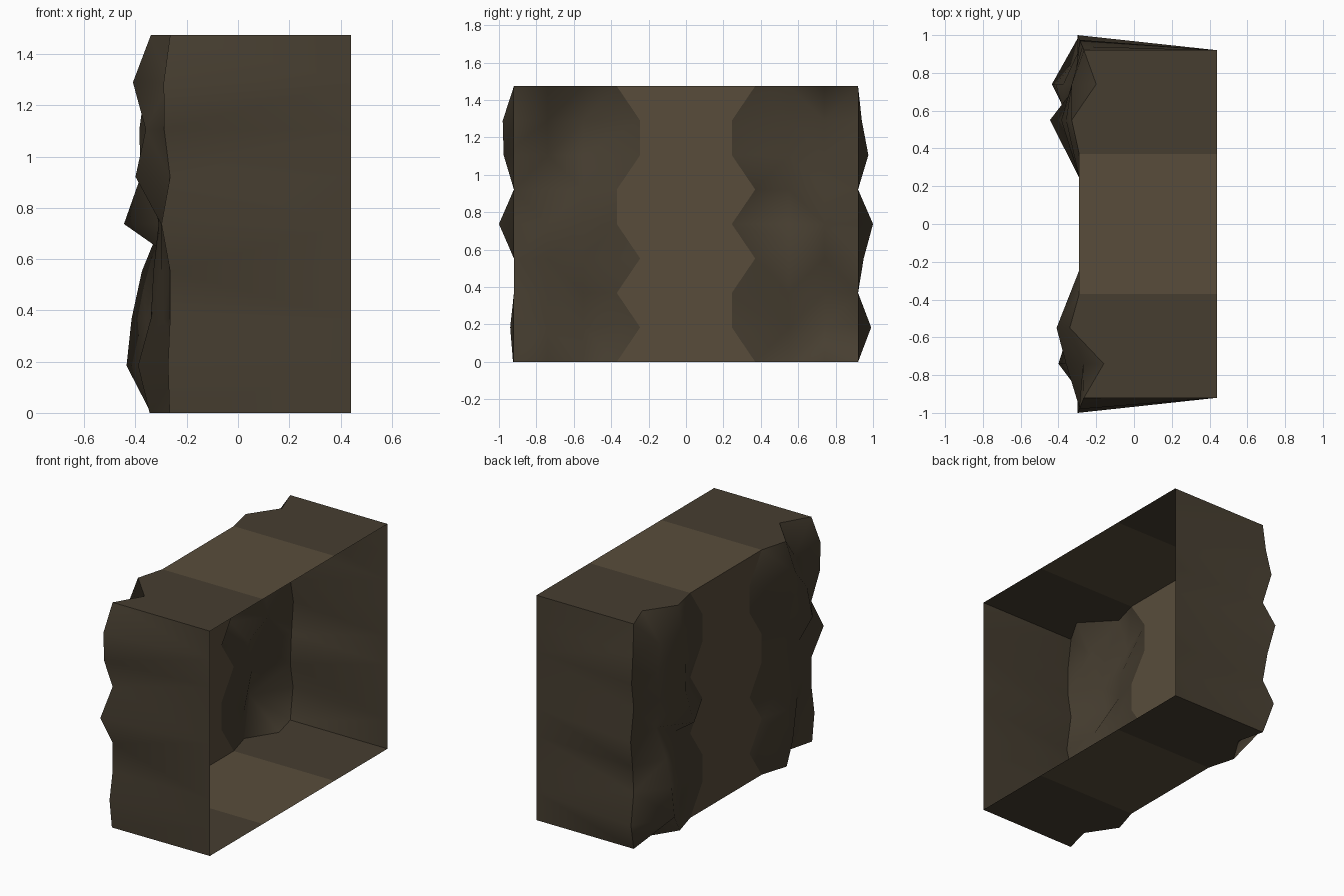
import bpy
import bmesh
import math

if "Cube" in bpy.data.objects:
    bpy.data.objects.remove(bpy.data.objects["Cube"])

H, STEP = 1.474, 1.474 / 8      # height and row spacing
OPEN_X, BACK_X, WALL_Y = 0.44, -0.29, 0.92


def material(name, colour):
    m = bpy.data.materials.new(name)
    m.diffuse_color = (*colour, 1)
    m.use_nodes = True
    m.node_tree.nodes["Principled BSDF"].inputs["Base Color"].default_value = m.diffuse_color
    return m


light = material("dry_earth", (0.098, 0.073, 0.044))
dark = material("dark_rock", (0.062, 0.048, 0.030))

# Rows from bottom to top: seam y, inner bump x, outer bump x, corner y
FRONT_ROWS = [
    (0.37, -0.345, -0.22, 0.925), (0.245, -0.39, -0.21, 0.94),
    (0.37, -0.34, -0.29, 0.92), (0.245, -0.33, -0.30, 0.92),
    (0.37, -0.31, -0.30, 1.0), (0.37, -0.34, -0.40, 0.92),
    (0.245, -0.36, -0.36, 0.975), (0.245, -0.41, -0.27, 0.98),
    (0.37, -0.34, -0.16, 0.92)]
REAR_ROWS = [
    (0.37, -0.34, -0.22, 0.92), (0.245, -0.34, -0.435, 0.99),
    (0.245, -0.36, -0.415, 0.92), (0.37, -0.31, -0.375, 0.95),
    (0.245, -0.445, -0.30, 1.0), (0.37, -0.38, -0.33, 0.92),
    (0.245, -0.385, -0.315, 0.975), (0.245, -0.36, -0.33, 0.94),
    (0.37, -0.33, -0.20, 0.92)]


def finish(bm, name, mat, angle=75):
    bmesh.ops.recalc_face_normals(bm, faces=bm.faces)
    me = bpy.data.meshes.new(name)
    bm.to_mesh(me)
    bm.free()
    me.materials.append(mat)
    ob = bpy.data.objects.new(name, me)
    bpy.context.collection.objects.link(ob)
    bpy.ops.object.select_all(action='DESELECT')
    ob.select_set(True)
    bpy.context.view_layer.objects.active = ob
    bpy.ops.object.shade_smooth_by_angle(angle=math.radians(angle))


def sheet(name, grid, mat):
    """Skin rows of points into one surface."""
    bm = bmesh.new()
    rows = [[bm.verts.new(p) for p in row] for row in grid]
    for a, b in zip(rows, rows[1:]):
        for j in range(len(a) - 1):
            bm.faces.new((a[j], a[j + 1], b[j + 1], b[j]))
    bmesh.ops.triangulate(bm, faces=bm.faces)
    finish(bm, name, mat)


def cap(name, outline, mat):
    bm = bmesh.new()
    bm.faces.new([bm.verts.new(p) for p in outline])
    finish(bm, name, mat)


def rock_end(prefix, rows, side):
    """Rough back, plain end wall and the matching top and bottom."""
    grid = []
    for i, (seam, inner, outer, corner) in enumerate(rows):
        z = i * STEP
        # one overhanging ledge on the rear rock
        ledge = 0.09 if side > 0 and i == 3 else 0
        pts = [(BACK_X, seam, z), (inner, 0.55, z + ledge), (outer, 0.74, z),
               (-0.265 - 0.42 * (corner - WALL_Y), corner, z),
               (OPEN_X, WALL_Y, z)]
        grid.append([(x, side * y, zz) for x, y, zz in pts])
    sheet(prefix + "_rock", [r[:4] for r in grid], dark)
    sheet(prefix + "_wall", [r[3:] for r in grid], dark)
    for part, row in (("bottom", grid[0]), ("top", grid[-1])):
        cap(f"{prefix}_{part}", row + [(OPEN_X, row[0][1], row[0][2])], dark)


rock_end("front", FRONT_ROWS, -1)
rock_end("rear", REAR_ROWS, 1)

# Middle band: zigzag back panel with plain top and bottom
sheet("back_panel",
      [[(BACK_X, -f[0], i * STEP), (BACK_X, r[0], i * STEP)]
       for i, (f, r) in enumerate(zip(FRONT_ROWS, REAR_ROWS))], light)
for part, z in (("bottom", 0), ("top", H)):
    cap("middle_" + part, [(BACK_X, -0.37, z), (BACK_X, 0.37, z),
                           (OPEN_X, 0.37, z), (OPEN_X, -0.37, z)], light)
